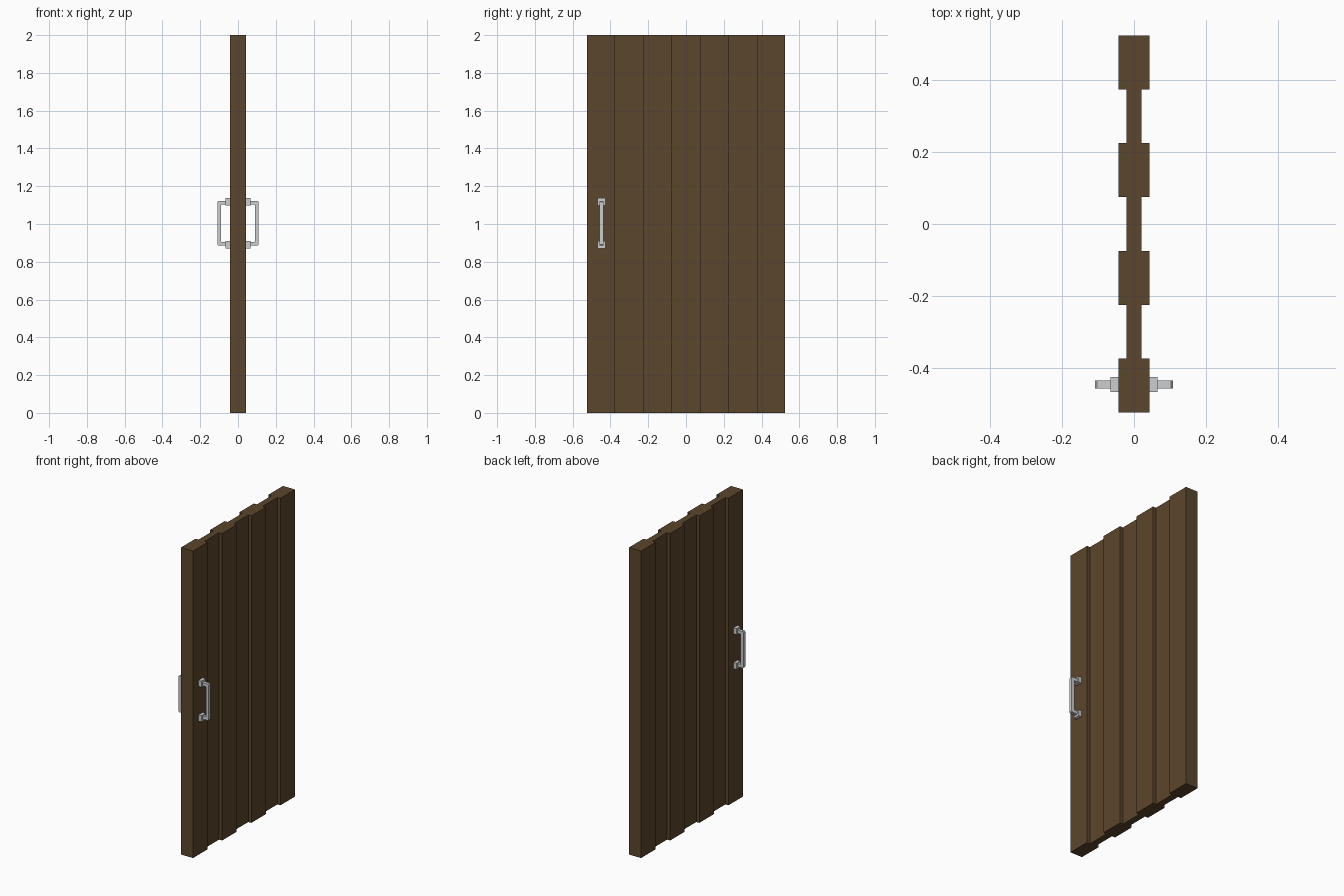
import bpy, bmesh

if "Cube" in bpy.data.objects:
    bpy.data.objects.remove(bpy.data.objects["Cube"])

def material(name, rgb):
    m = bpy.data.materials.new(name)
    m.diffuse_color = (*rgb, 1)
    m.use_nodes = True
    m.node_tree.nodes["Principled BSDF"].inputs["Base Color"].default_value = m.diffuse_color
    return m

WOOD = material("dark_wood", (0.105, 0.061, 0.025))
METAL = material("light_metal", (0.60, 0.61, 0.62))

def add_object(name, bm, mat):
    bmesh.ops.recalc_face_normals(bm, faces=bm.faces)
    me = bpy.data.meshes.new(name)
    bm.to_mesh(me)
    bm.free()
    me.materials.append(mat)
    ob = bpy.data.objects.new(name, me)
    bpy.context.collection.objects.link(ob)
    return ob

def prism(name, outline, y0, y1, mat):
    """Extrude an x-z outline along y."""
    bm = bmesh.new()
    face = bm.faces.new([bm.verts.new((x, y0, z)) for x, z in outline])
    ext = bmesh.ops.extrude_face_region(bm, geom=[face])
    moved = [v for v in ext["geom"] if isinstance(v, bmesh.types.BMVert)]
    bmesh.ops.translate(bm, verts=moved, vec=(0, y1 - y0, 0))
    return add_object(name, bm, mat)

def box(name, x0, x1, y0, y1, z0, z1, mat):
    return prism(name, [(x0, z0), (x1, z0), (x1, z1), (x0, z1)], y0, y1, mat)

# Seven vertical planks, alternating thick and thin
W, THICK, THIN = 0.15, 0.0435, 0.0215
for i in range(7):
    h = THIN if i % 2 else THICK
    y = -0.525 + i * W
    box(f"plank_{i + 1}", -h, h, y, y + W, 0, 2, WOOD)

# Pull handle with two mounting blocks on each side of the door
HY, ZC = -0.447, 1.004
OUT, T, HALF, C = 0.109, 0.02, 0.119, 0.006
for s, side in ((1, "right"), (-1, "left")):
    for d, end in ((1, "upper"), (-1, "lower")):
        z = ZC + d * 0.113
        box(f"{side}_{end}_mount", s * THICK, s * 0.065,
            HY - 0.0215, HY + 0.0215, z - 0.02, z + 0.02, METAL)
    # U-shaped bar with chamfered outer and inner corners
    i, zi = OUT - T, HALF - T
    half = [(0.06, HALF), (OUT - C, HALF), (OUT, HALF - C)]
    inner = [(i, zi - C / 2), (i - C / 2, zi), (0.06, zi)]
    loop = (half + [(x, -z) for x, z in reversed(half)]
            + [(x, -z) for x, z in reversed(inner)] + inner)
    prism(f"{side}_handle_bar", [(s * x, ZC + z) for x, z in loop],
          HY - 0.0105, HY + 0.0105, METAL)
